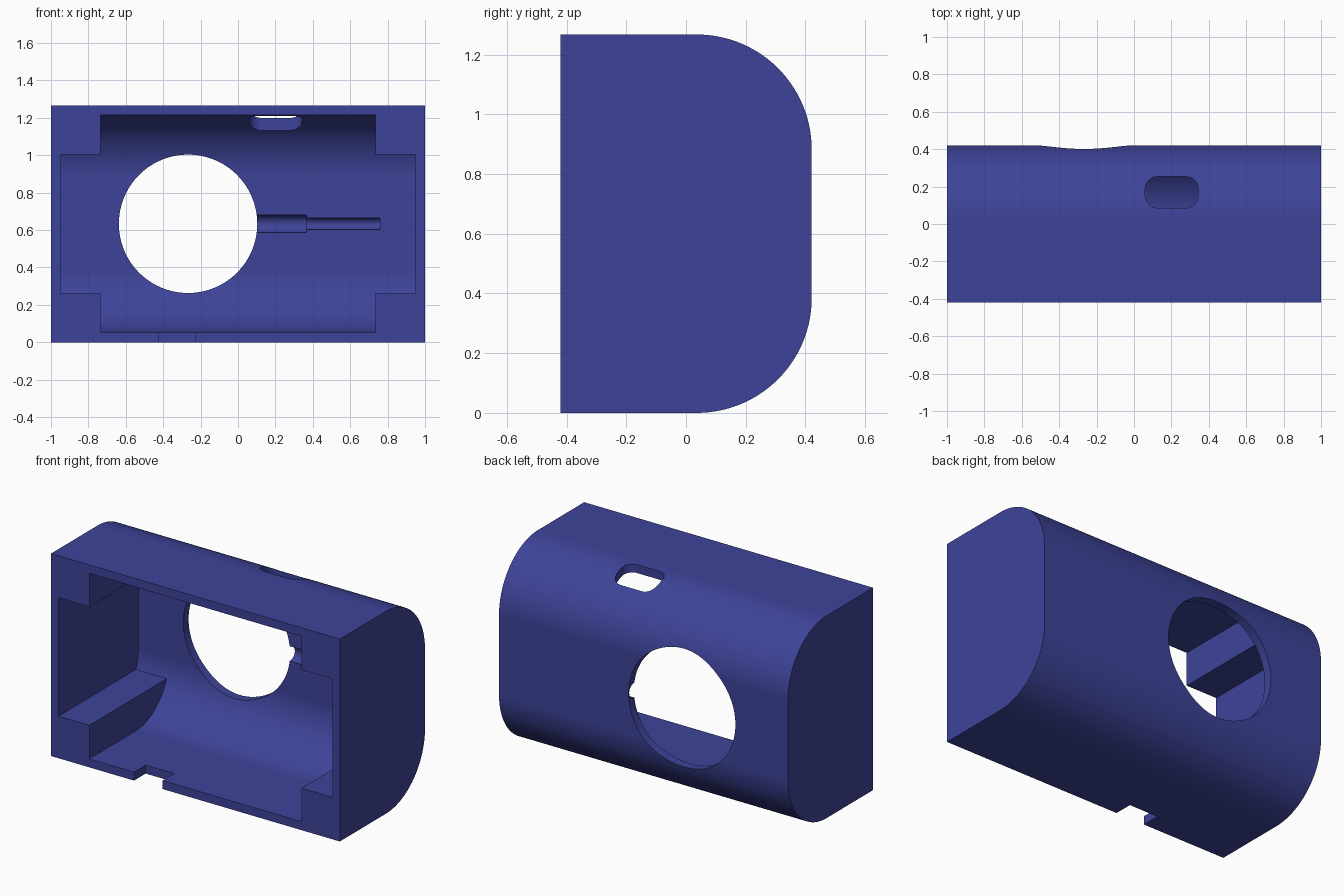
import bpy, bmesh, math
from mathutils import Matrix, Vector

if "Cube" in bpy.data.objects:
    bpy.data.objects.remove(bpy.data.objects["Cube"])

H = 1.267          # height
D = 0.421          # half depth
WALL = 0.053
MID = H / 2


def make_object(name, bm):
    bmesh.ops.recalc_face_normals(bm, faces=bm.faces)
    mesh = bpy.data.meshes.new(name)
    bm.to_mesh(mesh)
    bm.free()
    obj = bpy.data.objects.new(name, mesh)
    bpy.context.collection.objects.link(obj)
    return obj


def prism(name, points, direction):
    """Extrude a closed outline along a direction."""
    bm = bmesh.new()
    face = bm.faces.new([bm.verts.new(p) for p in points])
    ext = bmesh.ops.extrude_face_region(bm, geom=[face])
    verts = [g for g in ext["geom"] if isinstance(g, bmesh.types.BMVert)]
    bmesh.ops.translate(bm, vec=Vector(direction), verts=verts)
    return make_object(name, bm)


def box(name, x, y, z):
    return prism(name, [(x[0], y[0], z[0]), (x[1], y[0], z[0]),
                        (x[1], y[1], z[0]), (x[0], y[1], z[0])], (0, 0, z[1] - z[0]))


def cylinder(name, centre, radius, length, axis, sides):
    bm = bmesh.new()
    bmesh.ops.create_cone(bm, cap_ends=True, segments=sides, radius1=radius,
                          radius2=radius, depth=length)
    rot = Matrix.Rotation(math.pi / 2, 4, axis)
    bmesh.ops.transform(bm, matrix=Matrix.Translation(centre) @ rot, verts=bm.verts)
    return make_object(name, bm)


def arc(cx, cy, r, start, steps):
    return [(cx + r * math.cos(start + math.pi / 2 * i / steps),
             cy + r * math.sin(start + math.pi / 2 * i / steps)) for i in range(steps + 1)]


def d_shape(name, half_x, front, back, low, high, r):
    """Flat-fronted bar with both rear long edges rounded."""
    yz = [(front, low)]
    yz += arc(back - r, low + r, r, -math.pi / 2, 28)
    yz += arc(back - r, high - r, r, 0, 28)
    yz += [(front, high)]
    return prism(name, [(-half_x, y, z) for y, z in yz], (2 * half_x, 0, 0))


def cut(target, cutter):
    mod = target.modifiers.new("cut", "BOOLEAN")
    mod.operation = "DIFFERENCE"
    mod.solver = "EXACT"
    mod.object = cutter
    bpy.context.view_layer.objects.active = target
    bpy.ops.object.modifier_apply(modifier=mod.name)
    bpy.data.objects.remove(cutter, do_unlink=True)


# Outer shell and inner cavity
shell = d_shape("case_shell", 1.0, -D, D, 0, H, 0.385)
cavity = d_shape("cavity", 0.948, -D - 0.1, D - WALL, WALL, H - WALL, 0.385 - WALL)

# Solid corner blocks remain at the four corners of the cavity
for sx in (-1, 1):
    x = sorted((sx * 0.735, sx * 1.1))
    for z in ((-0.1, 0.263), (1.004, H + 0.1)):
        cut(cavity, box("corner_block", x, (-0.8, 0.8), z))
cut(shell, cavity)

# Cable grooves in the inside of the back wall
cut(shell, cylinder("wide_groove", (0.115, D - WALL, MID), 0.047, 0.5, "Y", 32))
cut(shell, cylinder("narrow_groove", (0.41, D - WALL, MID), 0.031, 0.70, "Y", 32))

# Round window through the back
cut(shell, cylinder("round_window", (-0.267, D, MID), 0.37, 0.5, "X", 96))

# Rounded slot through the top
r, x0, x1, y0, y1 = 0.065, 0.06, 0.343, 0.086, 0.253
slot = (arc(x1 - r, y1 - r, r, 0, 10) + arc(x0 + r, y1 - r, r, math.pi / 2, 10)
        + arc(x0 + r, y0 + r, r, math.pi, 10) + arc(x1 - r, y0 + r, r, math.pi * 1.5, 10))
cut(shell, prism("top_slot", [(x, y, 0.95) for x, y in slot], (0, 0, 0.5)))

# Notch in the front bottom edge
cut(shell, box("bottom_notch", (-0.425, -0.227), (-D - 0.1, -D + 0.115), (-0.1, WALL + 0.02)))

# Colour and shading
blue = bpy.data.materials.new("deep_blue")
blue.diffuse_color = (0.048, 0.057, 0.32, 1)
blue.use_nodes = True
blue.node_tree.nodes["Principled BSDF"].inputs["Base Color"].default_value = blue.diffuse_color
shell.data.materials.clear()
shell.data.materials.append(blue)
for p in shell.data.polygons:
    p.material_index = 0
bpy.ops.object.select_all(action="DESELECT")
shell.select_set(True)
bpy.context.view_layer.objects.active = shell
bpy.ops.object.shade_smooth_by_angle(angle=math.radians(25))
weighted = shell.modifiers.new("weighted_normals", "WEIGHTED_NORMAL")
weighted.keep_sharp = True
